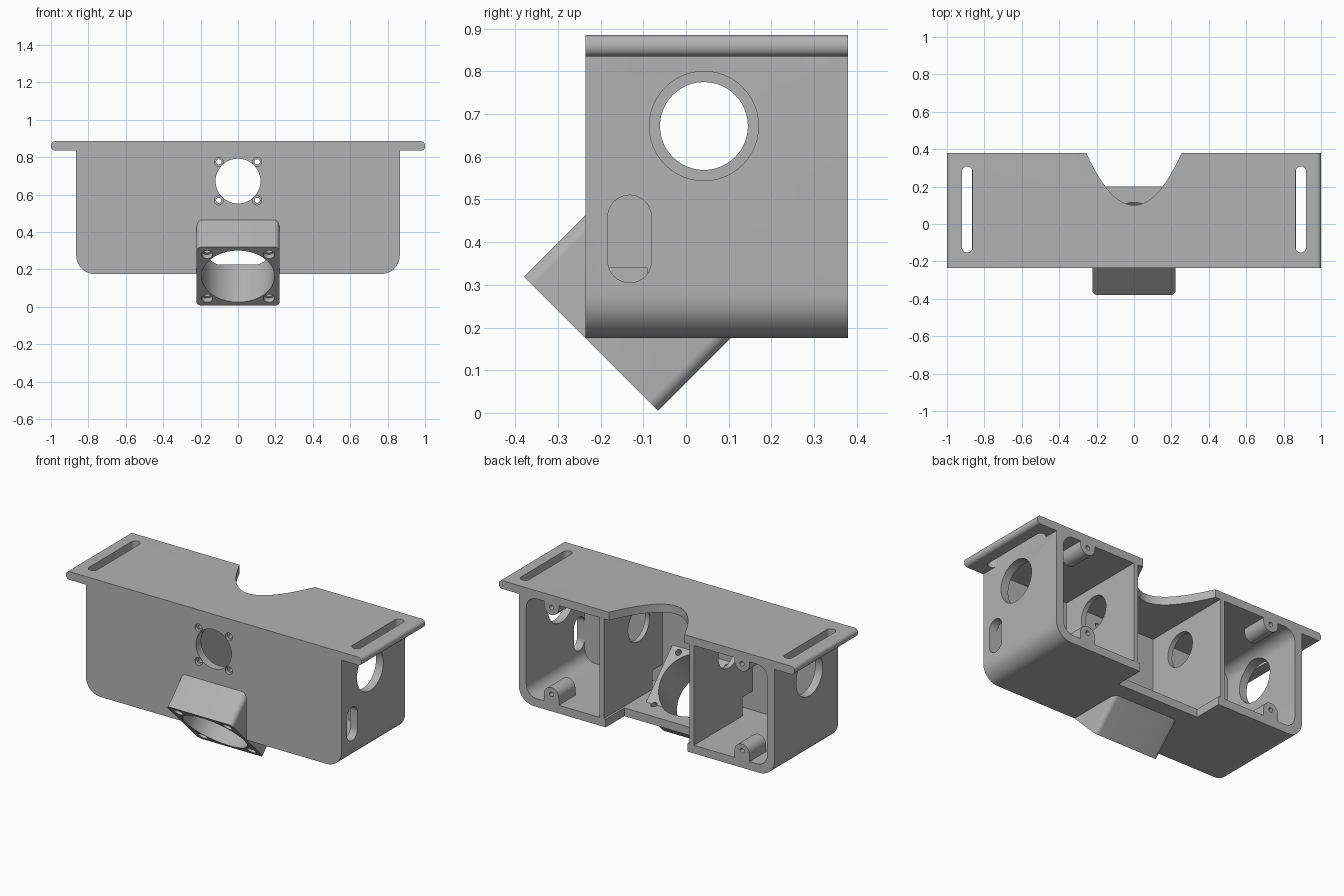
import bpy, bmesh
from math import sin, cos, pi, radians
from mathutils import Matrix, Vector

if "Cube" in bpy.data.objects:
    bpy.data.objects.remove(bpy.data.objects["Cube"])

grey = bpy.data.materials.new("plain grey")
grey.use_nodes = True
colour = (0.45, 0.45, 0.45, 1)
grey.diffuse_color = colour
grey.node_tree.nodes["Principled BSDF"].inputs["Base Color"].default_value = colour


def frame(u, v, w, origin=(0, 0, 0)):
    m = Matrix((u, v, w)).transposed().to_4x4()
    m.translation = origin
    return m


X, Y, Z = Vector((1, 0, 0)), Vector((0, 1, 0)), Vector((0, 0, 1))
ALONG_X, ALONG_Y, ALONG_Z = frame(Y, Z, X), frame(X, Z, Y), frame(X, Y, Z)
# Tilted frame: origin at the middle of the duct mouth, third axis into the housing
DUCT = frame(X, (Z - Y).normalized(), (Y + Z).normalized(), (0, -0.2225, 0.1625))


def arc(cx, cy, r, start, end, n=10):
    return [(cx + r * cos(radians(start + (end - start) * i / n)),
             cy + r * sin(radians(start + (end - start) * i / n))) for i in range(n + 1)]


def rounded(x0, x1, y0, y1, radii):
    """Rectangle; radii for lower left, lower right, upper right, upper left."""
    a, b, c, d = radii
    pts = []
    for x, y, r, start in ((x0 + a, y0 + a, a, 180), (x1 - b, y0 + b, b, 270),
                           (x1 - c, y1 - c, c, 0), (x0 + d, y1 - d, d, 90)):
        pts += arc(x, y, r, start, start + 90) if r else [(x, y)]
    return pts


def box(x0, x1, y0, y1):
    return rounded(x0, x1, y0, y1, (0, 0, 0, 0))


def circle(x, y, r, n=48):
    return arc(x, y, r, 0, 360, n)[:-1]


def prism(name, pts, axes, lo, hi):
    bm = bmesh.new()
    rings = [[bm.verts.new(axes @ Vector((u, v, w))) for u, v in pts] for w in (lo, hi)]
    bmesh.ops.remove_doubles(bm, verts=bm.verts, dist=1e-5)
    low, high = [[v for v in ring if v.is_valid] for ring in rings]
    bm.faces.new(low)
    bm.faces.new(high)
    for i in range(len(low)):
        j = (i + 1) % len(low)
        bm.faces.new((low[i], low[j], high[j], high[i]))
    bmesh.ops.recalc_face_normals(bm, faces=bm.faces)
    mesh = bpy.data.meshes.new(name)
    bm.to_mesh(mesh)
    bm.free()
    mesh.materials.append(grey)
    ob = bpy.data.objects.new(name, mesh)
    bpy.context.collection.objects.link(ob)
    return ob


# Housing with rounded lower corners and an overhanging top plate
half = arc(0.765, 0.275, 0.1, -90, 0) + [(0.865, 0.835)]
half += arc(0.977, 0.858, 0.023, -90, 0) + arc(0.977, 0.862, 0.023, 0, 90)
housing = prism("housing", half + [(-x, z) for x, z in reversed(half)], ALONG_Y, -0.235, 0.38)


def combine(operation, pts, axes, lo, hi):
    tool = prism("tool", pts, axes, lo, hi)
    tool.hide_render = True
    mod = housing.modifiers.new("combine", "BOOLEAN")
    mod.operation, mod.solver, mod.object = operation, "EXACT", tool
    bpy.context.view_layer.objects.active = housing
    bpy.ops.object.modifier_apply(modifier=mod.name)
    bpy.data.objects.remove(tool)


def cut(*args):
    combine("DIFFERENCE", *args)


def add(*args):
    combine("UNION", *args)


# Three compartments open at the back, leaving two dividers
cut(box(-0.29, 0.29, 0.225, 0.835), ALONG_Y, -0.185, 0.5)
cut(rounded(0.32, 0.815, 0.225, 0.835, (0, 0.07, 0.07, 0)), ALONG_Y, -0.185, 0.5)
cut(rounded(-0.815, -0.32, 0.225, 0.835, (0.07, 0, 0, 0.07)), ALONG_Y, -0.185, 0.5)

# Cable gaps in the lower front corner of both dividers
for s in (-1, 1):
    cut(box(s * 0.305 - 0.03, s * 0.305 + 0.03, 0.225, 0.34), ALONG_Y, -0.185, -0.09)

# Screw bosses on the floor and ceiling of the outer compartments
for s in (-1, 1):
    x = s * 0.645
    add(rounded(x - 0.05, x + 0.05, 0.2, 0.32, (0, 0, 0.05, 0.05)), ALONG_Y, 0.22, 0.38)
    add(rounded(x - 0.05, x + 0.05, 0.765, 0.86, (0.05, 0.05, 0, 0)), ALONG_Y, 0.22, 0.38)
    for z in (0.278, 0.81):
        cut(circle(x, z, 0.014, 16), ALONG_Y, 0.26, 0.45)

# Tilted square duct with a round bore and corner screw holes
add(rounded(-0.222, 0.222, -0.222, 0.222, [0.03] * 4), DUCT, 0, 0.25)
cut(circle(0, 0, 0.195, 64), DUCT, -0.1, 0.5)
for sx in (-1, 1):
    for sy in (-1, 1):
        cut(circle(sx * 0.165, sy * 0.165, 0.03, 24), DUCT, -0.05, 0.03)
        cut(circle(sx * 0.165, sy * 0.165, 0.018, 24), DUCT, -0.05, 0.4)

# Round opening and countersunk screw holes in the front wall
cut(circle(0, 0.672, 0.12), ALONG_Y, -0.3, -0.1)
for sx in (-1, 1):
    for sz in (-1, 1):
        cut(circle(sx * 0.103, 0.672 + sz * 0.103, 0.024, 24), ALONG_Y, -0.3, -0.215)
        cut(circle(sx * 0.103, 0.672 + sz * 0.103, 0.014, 24), ALONG_Y, -0.3, -0.1)

# Side holes: wide in the outer walls, narrower in the dividers, one slot on the left
cut(circle(0.042, 0.672, 0.103), ALONG_X, -0.5, 0.5)
for s in (-1, 1):
    cut(circle(0.042, 0.672, 0.128), ALONG_X, s * 0.84 - 0.08, s * 0.84 + 0.08)
cut(rounded(-0.183, -0.081, 0.305, 0.51, [0.051] * 4), ALONG_X, 0.75, 0.95)

# Mounting slots in the plate overhangs
for s in (-1, 1):
    x = s * 0.892
    cut(rounded(x - 0.028, x + 0.028, -0.152, 0.308, [0.0275] * 4), ALONG_Z, 0.8, 0.95)

# Curved notch in the top plate and square notch in the floor
curve = [(0.27 * i / 16, 0.1 + 4.3 * (0.27 * i / 16) ** 2) for i in range(-16, 17)]
cut(curve, ALONG_Z, 0.8, 0.95)
cut(box(-0.277, 0.277, 0.2, 0.45), ALONG_Z, 0.1, 0.26)

bpy.ops.object.select_all(action="DESELECT")
housing.select_set(True)
bpy.context.view_layer.objects.active = housing
bpy.ops.object.shade_smooth_by_angle(angle=radians(30))
